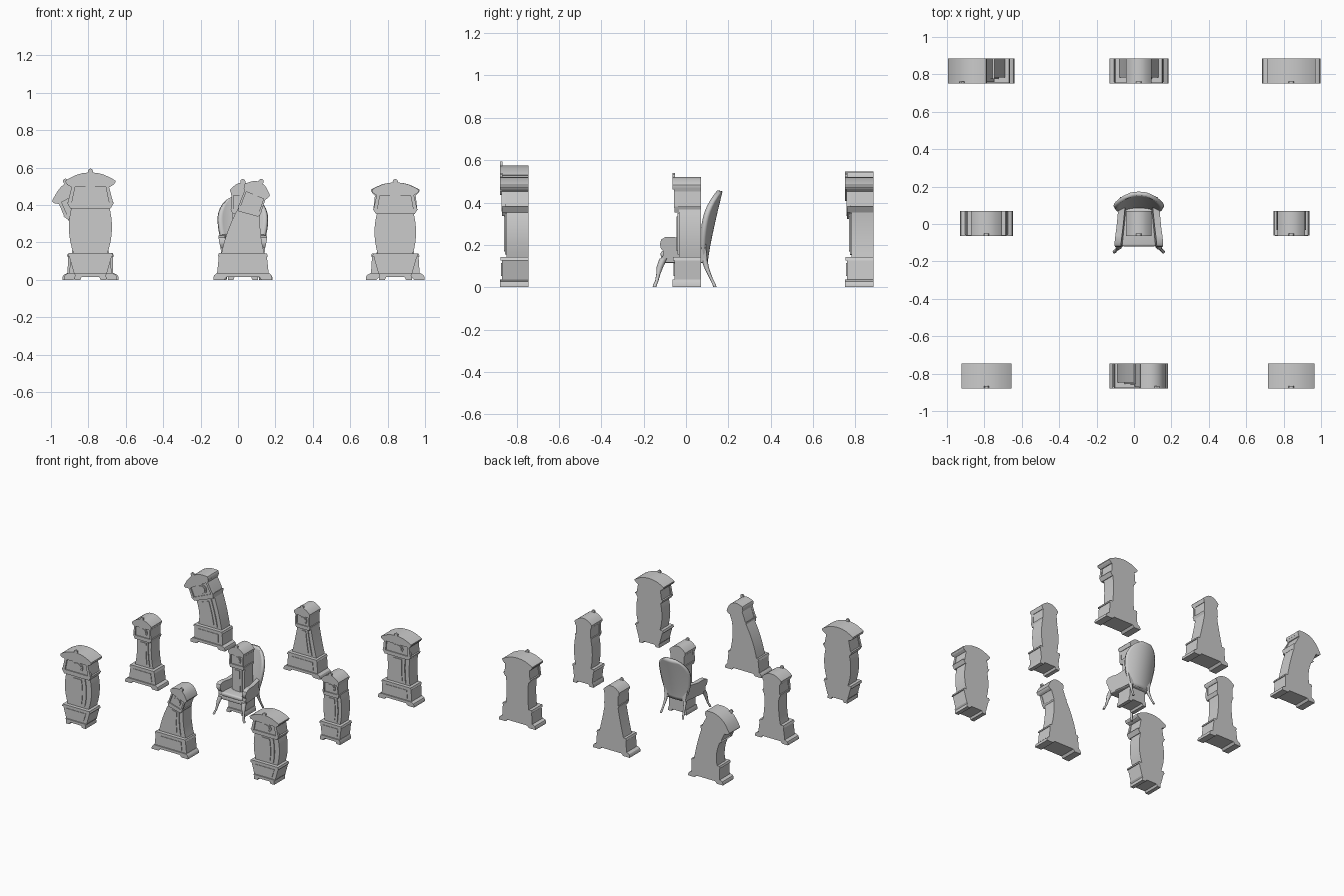
import bpy, bmesh, math

if "Cube" in bpy.data.objects:
    bpy.data.objects.remove(bpy.data.objects["Cube"])

CX, CY = 0.026, 0.003          # centre of the grid of clocks
BACK = 0.067


def finish(bm, name, angle=30):
    bmesh.ops.recalc_face_normals(bm, faces=bm.faces)
    me = bpy.data.meshes.new(name)
    bm.to_mesh(me)
    bm.free()
    ob = bpy.data.objects.new(name, me)
    bpy.context.collection.objects.link(ob)
    bpy.context.view_layer.objects.active = ob
    ob.select_set(True)
    bpy.ops.object.shade_smooth_by_angle(angle=math.radians(angle))
    ob.select_set(False)
    return ob


def slab(bm, pts, y0, y1, warp=lambda x, z: (x, z)):
    """Extrude a front outline between two depths, bending it with warp."""
    rings = []
    for y in (y0, y1):
        ring = []
        for x, z in pts:
            wx, wz = warp(x, z)
            ring.append(bm.verts.new((wx, y, wz)))
        rings.append(ring)
    n = len(pts)
    for ring in rings:
        bm.faces.new(ring)
    for i in range(n):
        j = (i + 1) % n
        bm.faces.new((rings[0][i], rings[0][j], rings[1][j], rings[1][i]))


def mirrored(half):
    return half + [(-x, z) for x, z in reversed(half) if x > 1e-6]


def band(w0, z0, w1, z1, wm=None, n=8, shift=0):
    """Symmetric outline from half width w0 to w1 with a bulging middle."""
    wm = (w0 + w1) / 2 if wm is None else wm
    half = []
    for i in range(n + 1):
        t = i / n
        w = (w0 + (w1 - w0) * t) + (wm - (w0 + w1) / 2) * 4 * t * (1 - t)
        half.append((w, z0 + (z1 - z0) * t))
    return [(x + shift, z) for x, z in mirrored(half)]


def ellipse(cz, rx, rz, n=24):
    return [(rx * math.cos(2 * math.pi * i / n), cz + rz * math.sin(2 * math.pi * i / n))
            for i in range(n)]


def clock(name, col, row, f, base, body, hood, c, lean=0.0, k=1.0):
    ox, oy = CX + 0.815 * col, CY + 0.815 * row

    def warp(x, z):
        t = max(0, z - 0.14) / 0.36
        a = math.atan(2 * lean * t / 0.36)
        z = z if z < 0.14 else 0.14 + (z - 0.14) * k
        return ox + lean * t * t + x * math.cos(a), z - x * math.sin(a)

    def part(label, items):
        bm = bmesh.new()
        for pts, front, back in items:
            slab(bm, pts, oy + front, oy + back, warp)
        finish(bm, name + "_" + label)

    bb, bt = base
    b0, bm_, b1 = body
    h0, h1 = hood
    # bracket feet with a notch between them
    foot = [(0, .016), (.55 * f, .016), (.64 * f, 0), (f, 0), (f, .014),
            (.96 * f, .026), (bb + .003, .036), (0, .036)]
    foot = foot[:-1] + [(-x, z) for x, z in reversed(foot[1:-1])]
    part("feet", [(foot, -.067, BACK)])
    # pedestal with panel and top moulding
    part("base", [(band(bb, .034, bt, .13), -.058, BACK),
                  (band(bb * .72, .052, bt * .72, .115), -.062, -.05),
                  (band(bt + .006, .126, bt, .142, n=2), -.064, BACK)])
    # waist, door, and corner strips
    part("body", [(band(b0, .14, b1, .37, bm_), -.036, BACK),
                  (band(b0 * .66, .155, b1 * .62, .35, bm_ * .64), -.043, -.03),
                  (band(b0 * .40, .17, b1 * .36, .335, bm_ * .38), -.048, -.03)])
    # hood with sill moulding and two side columns
    items = [(band(h0 * .92, .37, h1 * .94, .465), -.050, BACK),
             (band(h0 * .86, .352, h0 + .002, .38, n=2), -.058, BACK)]
    for s in (-1, 1):
        col_pts = [(s * h0 * .98, .375), (s * h0 * .80, .375),
                   (s * h1 * .80, .46), (s * h1 * .98, .46)]
        items.append((col_pts, -.060, -.04))
    part("hood", items)
    # dial: bezel and face
    r = min(h1 * .55, .052)
    rz = min(r, .036)
    part("dial", [(ellipse(.42, r, rz), -.056, -.045),
                  (ellipse(.42, r * .78, rz * .78), -.060, -.05)])
    # cornice and arched pediment
    arch = [(c * .93, .462), (c, .474), (c, .482), (c * .9, .490), (c * .75, .499),
            (c * .55, .510), (c * .3, .518), (0, .521)]
    part("pediment", [(band(h1, .452, c * .95, .464, n=2), -.060, BACK),
                      (mirrored(arch), -.067, BACK)])
    part("finial", [(ellipse(.525, .014, .014, 12), -.067, -.055)])


clock("left_front_clock", -1, -1, .085, (.088, .115), (.09, .115, .097), (.125, .10), .133, k=1.14)
clock("left_middle_clock", -1, 0, .142, (.115, .102), (.078, .062, .066), (.078, .072), .083)
clock("left_back_clock", -1, 1, .150, (.122, .120), (.100, .086, .086), (.100, .095), .118, lean=-.115)
clock("centre_front_clock", 0, -1, .157, (.138, .128), (.115, .088, .060), (.064, .062), .074, lean=.085)
clock("centre_clock", 0, 0, .080, (.070, .070), (.056, .055, .056), (.064, .062), .068)
clock("centre_back_clock", 0, 1, .158, (.132, .124), (.105, .078, .056), (.064, .062), .068)
clock("right_middle_clock", 1, 0, .088, (.078, .090), (.066, .079, .066), (.070, .066), .074)
clock("right_back_clock", 1, 1, .157, (.130, .124), (.100, .092, .100), (.120, .110), .130)
clock("right_front_clock", 1, -1, .088, (.090, .117), (.094, .111, .094), (.120, .100), .125)


# ---- wing-back armchair around the centre clock ----
def tube(name, path, n=8):
    """Loft round rings along (x, y, z, radius) points."""
    bm = bmesh.new()
    rings = []
    for x, y, z, r in path:
        rings.append([bm.verts.new((x + r * math.cos(2 * math.pi * i / n),
                                    y + r * math.sin(2 * math.pi * i / n), z)) for i in range(n)])
    for a, b in zip(rings, rings[1:]):
        for i in range(n):
            j = (i + 1) % n
            bm.faces.new((a[i], a[j], b[j], b[i]))
    bm.faces.new(rings[0])
    bm.faces.new(rings[-1])
    finish(bm, name, 50)


def seat_block(name, half_front, half_back, y0, y1, z0, z1, bevel):
    bm = bmesh.new()
    pts = [(-half_front, y0), (half_front, y0), (half_back, y1), (-half_back, y1)]
    lo = [bm.verts.new((CX + x, y, z0)) for x, y in pts]
    hi = [bm.verts.new((CX + x, y, z1)) for x, y in pts]
    bm.faces.new(lo)
    bm.faces.new(hi)
    for i in range(4):
        j = (i + 1) % 4
        bm.faces.new((lo[i], lo[j], hi[j], hi[i]))
    bmesh.ops.bevel(bm, geom=bm.edges[:], offset=bevel, segments=3, affect='EDGES', profile=.5)
    finish(bm, name, 40)


seat_block("seat_rail", .115, .085, -.118, .095, .115, .145, .006)
seat_block("seat_cushion", .092, .075, -.120, .085, .14, .172, .012)

# cabriole legs and scrolled arms on both sides
for s, side in ((-1, "left"), (1, "right")):
    tube(side + "_front_leg", [(CX + s * x, y, z, r) for x, y, z, r in (
        (.100, -.105, .135, .020), (.108, -.122, .10, .016), (.113, -.130, .065, .010),
        (.120, -.138, .03, .008), (.128, -.146, .012, .009), (.131, -.149, 0, .009))])
    tube(side + "_back_leg", [(CX + s * x, y, z, r) for x, y, z, r in (
        (.080, .085, .135, .015), (.083, .098, .09, .011), (.088, .117, .045, .008),
        (.093, .133, .012, .008), (.095, .137, 0, .008))])
    bm = bmesh.new()
    outline = [(-.112, .12), (-.108, .17), (-.120, .185), (-.123, .205), (-.117, .225),
               (-.10, .236), (-.06, .237), (-.02, .232), (.09, .245), (.10, .12)]
    inner, outer = [], []
    for y, z in outline:
        flare = .018 * max(0, z - .14) / .1
        taper = .115 - .13 * max(0, y + .12) * .9
        outer.append(bm.verts.new((CX + s * (taper + flare), y, z)))
        inner.append(bm.verts.new((CX + s * (taper + flare * .6 - .028), y, z)))
    bm.faces.new(outer)
    bm.faces.new(inner)
    for i in range(len(outline)):
        j = (i + 1) % len(outline)
        bm.faces.new((outer[i], outer[j], inner[j], inner[i]))
    finish(bm, side + "_arm", 40)

# curved oval back, wrapping forward at the edges
bm = bmesh.new()
NU, NV = 14, 14
grid = []
for j in range(NV + 1):
    v = j / NV
    w = (.080 + .050 * math.sin(min(v / .62, 1) * math.pi / 2))
    if v > .62:
        w *= math.sqrt(max(.06, 1 - ((v - .62) / .40) ** 2))
    row = []
    for i in range(NU + 1):
        u = -1 + 2 * i / NU
        y = .092 + .070 * v ** 1.2 - .042 * (u * w / .13) ** 2
        row.append(bm.verts.new((CX + u * w, y, .12 + .335 * v)))
    grid.append(row)
for j in range(NV):
    for i in range(NU):
        bm.faces.new((grid[j][i], grid[j][i + 1], grid[j + 1][i + 1], grid[j + 1][i]))
back = finish(bm, "chair_back", 50)
sol = back.modifiers.new("thickness", 'SOLIDIFY')
sol.thickness = .022
sol.offset = 0
